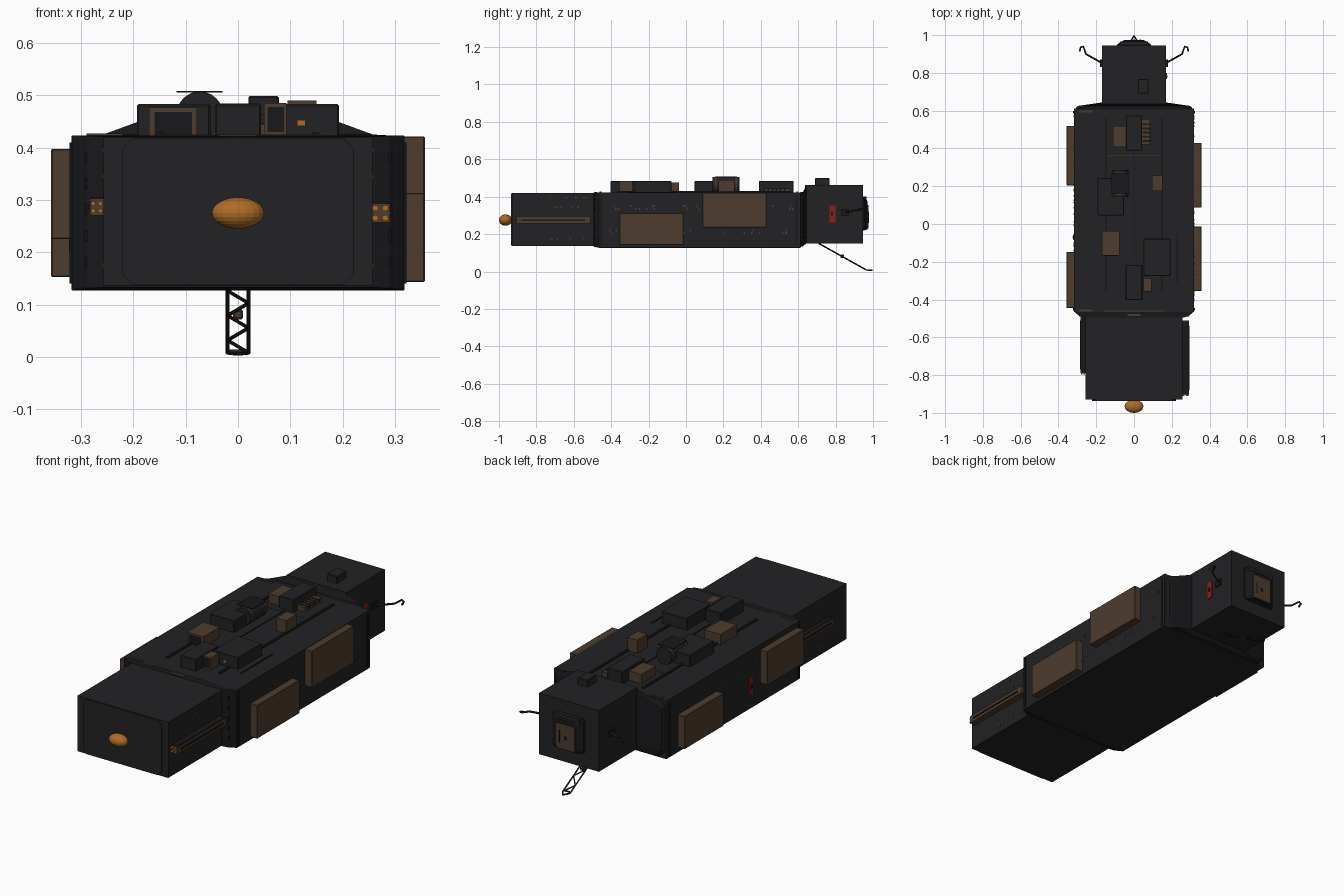
import bpy, bmesh, random
from mathutils import Vector
random.seed(4)

def material(name, rgb):
    m = bpy.data.materials.new(name)
    m.diffuse_color = (*rgb, 1)
    return m

HULL = material("hull_dark", (0.016, 0.016, 0.018))
DARK = material("trim_black", (0.009, 0.009, 0.011))
BROWN = material("panel_brown", (0.075, 0.045, 0.027))
AMBER = material("amber", (0.42, 0.15, 0.02))
RED = material("red", (0.25, 0.016, 0.012))
BRONZE = material("bronze", (0.02, 0.015, 0.01))

def finish(name, bm, mat):
    bmesh.ops.recalc_face_normals(bm, faces=bm.faces)
    me = bpy.data.meshes.new(name)
    bm.to_mesh(me)
    bm.free()
    me.materials.append(mat)
    ob = bpy.data.objects.new(name, me)
    bpy.context.collection.objects.link(ob)
    return ob

def add_box(bm, x0, x1, y0, y1, z0, z1):
    r = bmesh.ops.create_cube(bm, size=1)
    for v in r["verts"]:
        v.co = Vector(((x0 + x1) / 2 + v.co.x * (x1 - x0), (y0 + y1) / 2 + v.co.y * (y1 - y0),
                       (z0 + z1) / 2 + v.co.z * (z1 - z0)))

def boxes(name, mat, specs, bevel=0):
    bm = bmesh.new()
    for s in specs:
        add_box(bm, *s)
    if bevel:
        bmesh.ops.bevel(bm, geom=bm.edges[:], offset=bevel, segments=1, affect='EDGES')
    return finish(name, bm, mat)

def loft(name, mat, sections):
    """Sections along y: (y, half width, z low, z high, corner chamfer)."""
    bm = bmesh.new()
    rings = []
    for y, w, a, b, c in sections:
        pts = [(-w + c, a), (w - c, a), (w, a + c), (w, b - c), (w - c, b), (-w + c, b), (-w, b - c), (-w, a + c)]
        rings.append([bm.verts.new((x, y, z)) for x, z in pts])
    for p, q in zip(rings, rings[1:]):
        for i in range(8):
            j = (i + 1) % 8
            bm.faces.new((p[i], p[j], q[j], q[i]))
    bm.faces.new(rings[0])
    bm.faces.new(rings[-1])
    return finish(name, bm, mat)

def rods(name, mat, paths, radius):
    cu = bpy.data.curves.new(name, 'CURVE')
    cu.dimensions = '3D'
    cu.bevel_depth = radius
    cu.bevel_resolution = 1
    cu.use_fill_caps = True
    for path in paths:
        sp = cu.splines.new('POLY')
        sp.points.add(len(path) - 1)
        for p, co in zip(sp.points, path):
            p.co = (*co, 1)
    cu.materials.append(mat)
    ob = bpy.data.objects.new(name, cu)
    bpy.context.collection.objects.link(ob)
    return ob

# Hull: front section, wide middle, flared collars, rear section
loft("front_hull", HULL, [(-0.93, 0.257, 0.136, 0.42, 0.001), (-0.46, 0.257, 0.136, 0.42, 0.001)])
loft("front_plate", HULL, [(-0.936, 0.222, 0.138, 0.418, 0.02), (-0.92, 0.222, 0.138, 0.418, 0.02)])
loft("front_collar", DARK, [(-0.495, 0.262, 0.133, 0.421, 0.002), (-0.487, 0.29, 0.131, 0.422, 0.003),
                            (-0.465, 0.316, 0.128, 0.423, 0.003)])
loft("middle_hull", HULL, [(-0.465, 0.318, 0.127, 0.423, 0.001), (0.612, 0.318, 0.127, 0.423, 0.001)])
loft("rear_collar", DARK, [(0.605, 0.315, 0.13, 0.423, 0.02), (0.625, 0.298, 0.135, 0.425, 0.04),
                           (0.643, 0.172, 0.15, 0.46, 0.01)])
loft("rear_hull", HULL, [(0.635, 0.17, 0.15, 0.463, 0.001), (0.945, 0.17, 0.15, 0.463, 0.001)])

# Nose lamp
bm = bmesh.new()
bmesh.ops.create_uvsphere(bm, u_segments=20, v_segments=12, radius=1)
for v in bm.verts:
    v.co = Vector((v.co.x * 0.05, -0.965 + v.co.y * 0.035, 0.275 + v.co.z * 0.03))
lamp = finish("nose_lamp", bm, AMBER)

# Brown armour slabs on both flanks
boxes("side_panels", BROWN, [(0.31, 0.357, -0.355, -0.013, 0.143, 0.313), (0.31, 0.357, 0.088, 0.43, 0.235, 0.421),
                             (-0.357, -0.31, -0.445, -0.148, 0.225, 0.397), (-0.357, -0.31, 0.205, 0.52, 0.153, 0.32)], 0.002)

# Side launcher pods with four tubes each
boxes("pods", BROWN, [(0.25, 0.291, -0.905, -0.51, 0.257, 0.293), (-0.283, -0.25, -0.79, -0.49, 0.27, 0.303)])
boxes("pod_rails", DARK, [(0.25, 0.295, -0.88, -0.54, 0.271, 0.279), (-0.287, -0.25, -0.77, -0.51, 0.283, 0.29),
                          (0.25, 0.289, -0.90, -0.515, 0.29, 0.297), (-0.28, -0.25, -0.785, -0.495, 0.3, 0.306)])
bm = bmesh.new()
for cx, cz, y, d in ((0.272, 0.275, -0.905, 0.0095), (-0.27, 0.286, -0.79, 0.007)):
    for sx in (-d, d):
        for sz in (-d, d):
            r = bmesh.ops.create_cone(bm, cap_ends=True, segments=10, radius1=d * 0.65, radius2=d * 0.65, depth=0.012)
            for v in r["verts"]:
                v.co = Vector((cx + sx + v.co.x, y + v.co.z, cz + sz + v.co.y))
finish("pod_tubes", bm, AMBER)

# Roof equipment
Z = 0.415
boxes("roof_boxes", HULL, [(-0.042, 0.042, 0.39, 0.575, Z, 0.484), (-0.193, -0.053, 0.045, 0.243, Z, 0.483),
                           (0.05, 0.193, -0.275, -0.078, Z, 0.483), (-0.044, 0.044, -0.403, -0.217, Z, 0.483),
                           (0.02, 0.078, 0.69, 0.767, 0.455, 0.499)], 0.003)
boxes("roof_crates", BROWN, [(-0.112, -0.042, 0.407, 0.52, Z, 0.47), (0.042, 0.085, 0.42, 0.555, Z, 0.445),
                             (0.095, 0.15, 0.175, 0.258, Z, 0.49), (-0.17, -0.078, -0.168, -0.037, Z, 0.477),
                             (0.05, 0.093, -0.355, -0.287, Z, 0.485)])
boxes("crate_openings", DARK, [(-0.16, -0.088, -0.17, -0.16, 0.425, 0.468), (0.056, 0.088, -0.357, -0.35, 0.43, 0.478)]
      + [(0.045, 0.087, 0.435 + i * 0.022, 0.445 + i * 0.022, 0.43, 0.447) for i in range(5)])
boxes("roof_rails", DARK, [(s * 0.148 - 0.006, s * 0.148 + 0.006, -0.36, 0.56, Z, 0.43) for s in (-1, 1)]
      + [(0.225, 0.232, -0.31, -0.05, Z, 0.426), (-0.002, 0.002, -0.2, 0.38, Z, 0.426)])
boxes("roof_marks", BROWN, [(-0.15, 0.15, 0.362, 0.366, Z, 0.425), (-0.16, 0.16, -0.462, -0.458, Z, 0.425),
                            (-0.29, -0.22, 0.59, 0.6, Z, 0.427), (-0.29, -0.22, -0.462, -0.452, Z, 0.427),
                            (-0.035, 0.035, -0.488, -0.477, Z, 0.425)])
boxes("roof_light", AMBER, [(0.113, 0.129, -0.28, -0.272, 0.441, 0.453)])

# Roof drum lying along the hull, with top plate and bands
def drum(name, mat, r, y0, y1):
    bm = bmesh.new()
    bmesh.ops.create_cone(bm, cap_ends=True, segments=24, radius1=r, radius2=r, depth=y1 - y0)
    for v in bm.verts:
        v.co = Vector((-0.073 + v.co.x, (y0 + y1) / 2 + v.co.z, 0.463 + v.co.y))
    return finish(name, bm, mat)

smooth = [lamp, drum("roof_drum", HULL, 0.043, 0.143, 0.285)]
smooth += [drum("drum_band", BROWN, 0.0445, y, y + 0.008) for y in (0.155, 0.265)]
boxes("drum_plate", DARK, [(-0.118, -0.03, 0.16, 0.27, 0.505, 0.508)])

# Rear hatch, with frame and door
loft("hatch_frame", DARK, [(0.94, 0.092, 0.215, 0.4, 0.012), (0.952, 0.088, 0.22, 0.4, 0.012), (0.971, 0.058, 0.225, 0.375, 0.012)])
boxes("hatch_door", BROWN, [(-0.053, 0.053, 0.96, 0.975, 0.23, 0.355)])
boxes("hatch_hood", HULL, [(-0.075, 0.075, 0.94, 0.966, 0.375, 0.4)])
boxes("hatch_handle", DARK, [(-0.006, 0.006, 0.97, 0.978, 0.28, 0.295), (0.03, 0.036, 0.97, 0.978, 0.26, 0.32)])

# Boarding truss folding down from the rear
top, foot = Vector((0, 0.71, 0.15)), Vector((0, 0.965, 0.008))
def at(t, x):
    return tuple(top.lerp(foot, t) + Vector((x, 0, 0)))
rails = [[at(0, x), at(1, x), (0, 0.996, 0.006)] for x in (-0.02, 0.02)]
zigzag = [[at(i / 6, 0.02 * (-1) ** i) for i in range(7)]]
rods("boarding_truss", BRONZE, rails + zigzag + [[at(t, -0.02), at(t, 0.02)] for t in (0.04, 0.98)], 0.004)
boxes("truss_joint", BROWN, [(-0.01, 0.01, 0.825, 0.845, 0.071, 0.091)], 0.004)

# Grappling hooks on the rear flanks
rods("rear_hooks", BRONZE, [[(s * x, y, z) for x, y, z in ((0.165, 0.85, 0.318), (0.21, 0.875, 0.32), (0.255, 0.9, 0.328),
     (0.268, 0.94, 0.335), (0.283, 0.935, 0.332), (0.287, 0.915, 0.325))] for s in (-1, 1)], 0.005)
boxes("hook_mounts", DARK, [(s * 0.172 - 0.007, s * 0.172 + 0.007, 0.83, 0.87, 0.3, 0.335) for s in (-1, 1)])

# Red markers and frames
boxes("red_markers", RED, [(0.165, 0.174, 0.768, 0.8, 0.262, 0.352), (-0.323, -0.31, -0.085, -0.055, 0.2, 0.285)])
boxes("red_marker_bars", DARK, [(0.165, 0.177, 0.775, 0.785, 0.3, 0.32), (-0.326, -0.31, -0.075, -0.065, 0.23, 0.25)])

# Flank ribs at the collars and thin waist plates
ribs = []
for s in (-1, 1):
    for y in (-0.458, 0.585):
        ribs.append((s * 0.319 - 0.003, s * 0.319 + 0.003, y, y + 0.012, 0.14, 0.41))
    for z in (0.17, 0.22, 0.27, 0.32, 0.37):
        ribs.append((s * 0.29 - 0.002, s * 0.29 + 0.002, -0.493, -0.48, z, z + 0.022))
boxes("flank_ribs", DARK, ribs)

# Small lit windows scattered along the flanks
wins = []
for s in (-1, 1):
    for w, ya, yb, rows in ((0.258, -0.74, -0.53, (0.17, 0.34, 0.39)), (0.319, -0.42, 0.57, (0.2, 0.215, 0.33, 0.345))):
        for z in rows:
            for _ in range(5 if w < 0.3 else 12):
                y = random.uniform(ya, yb)
                wins.append((s * w - 0.002, s * w + 0.002, y, y + 0.007, z, z + 0.01))
boxes("windows", BROWN, wins)

# Smooth the round parts only
bpy.ops.object.select_all(action='DESELECT')
for ob in smooth[1:]:
    ob.select_set(True)
bpy.context.view_layer.objects.active = smooth[1]
bpy.ops.object.shade_smooth_by_angle()
